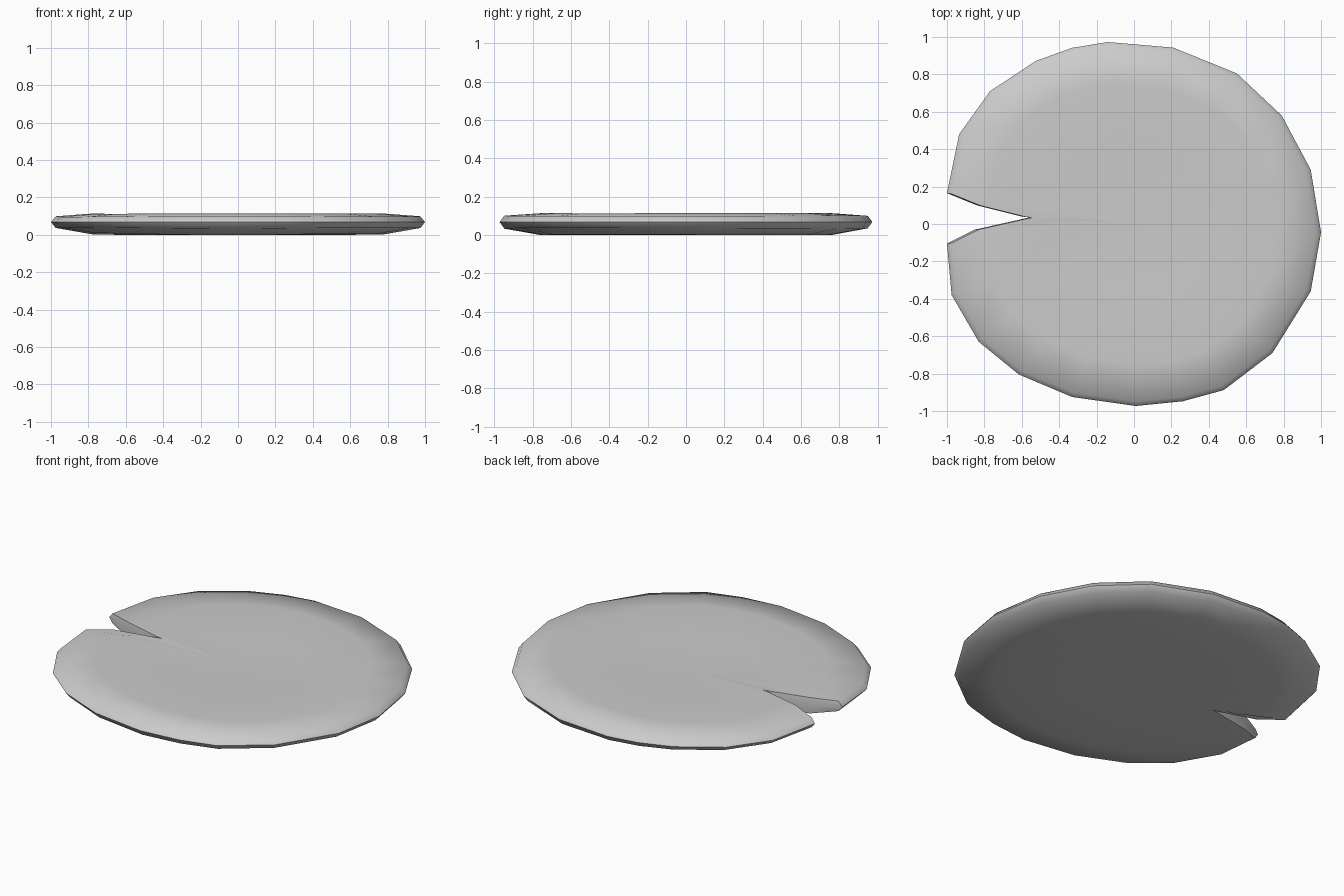
import bpy, bmesh, math

if "Cube" in bpy.data.objects:
    bpy.data.objects.remove(bpy.data.objects["Cube"])

# Leaf outline seen from above, starting at the tip of the notch
OUTLINE = [(-.56, .035), (-.85, -.03), (-1, -.105), (-.975, -.38), (-.83, -.63),
           (-.615, -.805), (-.33, -.925), (.01, -.973), (.26, -.948), (.48, -.888),
           (.74, -.69), (.945, -.36), (1, -.045), (.945, .29), (.79, .58),
           (.55, .805), (.21, .943), (-.14, .973), (-.33, .942), (-.525, .872),
           (-.77, .71), (-.935, .48), (-1, .165), (-.84, .10), (-.6, .04)]

# Height of the dished upper side and the flat underside by radius
TOP = [(0, .097), (.4, .1), (.76, .115), (.96, .1), (1.1, .09)]
BOTTOM = [(0, 0), (.77, 0), (.96, .035), (1.1, .045)]


def height(curve, r):
    for (r0, z0), (r1, z1) in zip(curve, curve[1:]):
        if r <= r1:
            return z0 + (z1 - z0) * (r - r0) / (r1 - r0)
    return curve[-1][1]


bm = bmesh.new()


def ring(scale, share):
    """Scaled outline; share blends from underside (0) to upper side (1)."""
    verts = []
    for x, y in OUTLINE:
        x, y = x * scale, y * scale
        r = math.hypot(x, y)
        z = height(BOTTOM, r) * (1 - share) + height(TOP, r) * share
        verts.append(bm.verts.new((x, y, z)))
    return verts


# Rings from the upper centre, around the rim, to the lower centre
rings = [ring(s, t) for s, t in [(.4, 1), (.77, 1), (.975, 1), (1, .5),
                                 (.975, 0), (.78, 0), (.4, 0)]]
n = len(OUTLINE)
for a, b in zip(rings, rings[1:]):
    for i in range(n):
        j = (i + 1) % n
        bm.faces.new((a[i], b[i], b[j], a[j]))
for loop, z in ((rings[0], TOP[0][1]), (rings[-1], 0)):
    centre = bm.verts.new((0, 0, z))
    for i in range(n):
        bm.faces.new((centre, loop[i], loop[(i + 1) % n]))
bmesh.ops.recalc_face_normals(bm, faces=bm.faces)

# Lily pad leaf
mesh = bpy.data.meshes.new("lily_pad")
bm.to_mesh(mesh)
bm.free()
pad = bpy.data.objects.new("lily_pad", mesh)
bpy.context.collection.objects.link(pad)
bpy.context.view_layer.objects.active = pad
pad.select_set(True)
bpy.ops.object.shade_smooth_by_angle(angle=math.radians(60))
